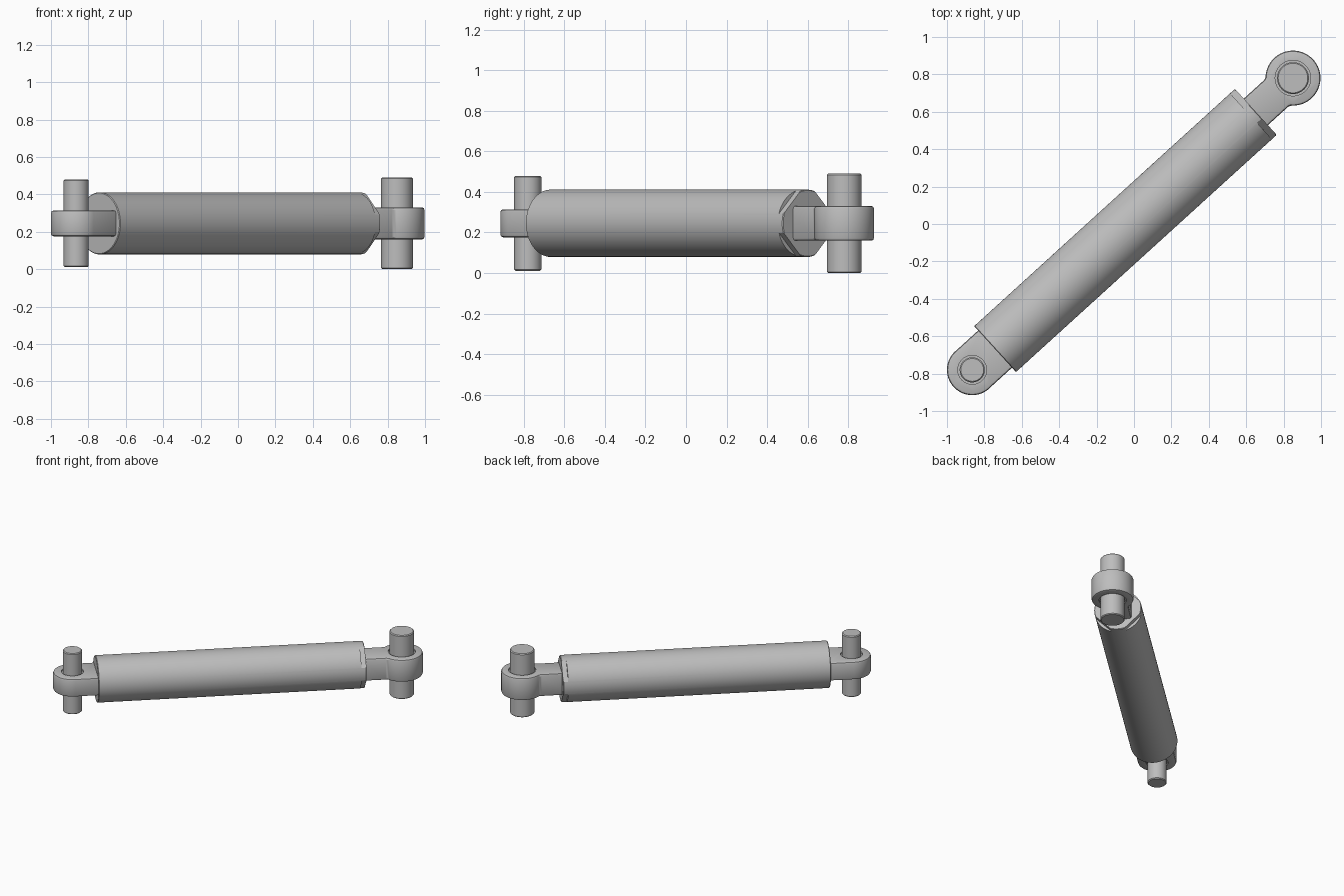
import bpy, bmesh, math
from mathutils import Matrix, Vector

if "Cube" in bpy.data.objects:
    bpy.data.objects.remove(bpy.data.objects["Cube"], do_unlink=True)

steel = bpy.data.materials.new("satin_steel")
steel.use_nodes = True
GREY = (0.51, 0.51, 0.51, 1)
steel.diffuse_color = GREY
steel.node_tree.nodes["Principled BSDF"].inputs["Base Color"].default_value = GREY

# Pin centres; the ram is built along local x from the small pin
MID = 0.245
SMALL, LARGE = Vector((-0.865, -0.78, MID)), Vector((0.85, 0.78, MID))
span = LARGE - SMALL
LENGTH = span.length
PLACE = Matrix.Translation(SMALL) @ Matrix.Rotation(math.atan2(span.y, span.x), 4, 'Z')


def to_object(name, bm):
    bmesh.ops.recalc_face_normals(bm, faces=bm.faces)
    mesh = bpy.data.meshes.new(name)
    bm.to_mesh(mesh)
    bm.free()
    obj = bpy.data.objects.new(name, mesh)
    bpy.context.collection.objects.link(obj)
    mesh.materials.append(steel)
    return obj


def apply(obj, mod):
    bpy.ops.object.select_all(action='DESELECT')
    obj.select_set(True)
    bpy.context.view_layer.objects.active = obj
    bpy.ops.object.modifier_apply(modifier=mod.name)


def bevel(obj, width, segments=2):
    mod = obj.modifiers.new("edge_round", 'BEVEL')
    mod.width, mod.segments = width, segments
    mod.limit_method, mod.angle_limit = 'ANGLE', math.radians(35)
    apply(obj, mod)


def cut(obj, cutter):
    cutter.hide_render = True
    mod = obj.modifiers.new("cut", 'BOOLEAN')
    mod.operation, mod.solver, mod.object = 'DIFFERENCE', 'EXACT', cutter
    apply(obj, mod)
    bpy.data.objects.remove(cutter, do_unlink=True)


def finish(obj):
    obj.data.transform(PLACE)
    bpy.ops.object.select_all(action='DESELECT')
    obj.select_set(True)
    bpy.context.view_layer.objects.active = obj
    bpy.ops.object.shade_smooth_by_angle(angle=math.radians(30))


def add_cylinder(bm, radius, depth, matrix):
    bmesh.ops.create_cone(bm, cap_ends=True, segments=64, radius1=radius,
                          radius2=radius, depth=depth, matrix=matrix)


def pin(name, x, radius, half):
    bm = bmesh.new()
    add_cylinder(bm, radius, 2 * half, Matrix.Translation((x, 0, 0)))
    obj = to_object(name, bm)
    bevel(obj, 0.006, 1)
    finish(obj)


def eye(name, x, toward, radius, neck, reach, half, pin_radius):
    """Round eye with a flat neck running into the barrel."""
    start = math.asin(neck / radius)
    steps = 48
    outline = [(reach, -neck), (reach, neck)]
    for i in range(steps + 1):
        a = start + (2 * math.pi - 2 * start) * i / steps
        outline.append((radius * math.cos(a), radius * math.sin(a)))
    bm = bmesh.new()
    face = bm.faces.new([bm.verts.new((x + toward * px, py, -half)) for px, py in outline])
    side = bmesh.ops.extrude_face_region(bm, geom=[face])
    top = [v for v in side["geom"] if isinstance(v, bmesh.types.BMVert)]
    bmesh.ops.translate(bm, verts=top, vec=(0, 0, 2 * half))
    obj = to_object(name, bm)
    bevel(obj, 0.014)
    # shallow recess around the pin on both faces
    bm = bmesh.new()
    for z in (-half, half):
        add_cylinder(bm, pin_radius + 0.01, 0.024, Matrix.Translation((x, 0, z)))
    cut(obj, to_object("recess_cutter", bm))
    finish(obj)


# Barrel with four spanner flats at its far end
B0, B1, R = 0.165, 2.05, 0.166
bm = bmesh.new()
add_cylinder(bm, R, B1 - B0, Matrix.Translation(((B0 + B1) / 2, 0, 0))
             @ Matrix.Rotation(math.pi / 2, 4, 'Y'))
barrel = to_object("barrel", bm)
bevel(barrel, 0.004, 1)
bm = bmesh.new()
for k in range(4):
    turn = Matrix.Rotation(math.pi / 4 + k * math.pi / 2, 4, 'X')
    bmesh.ops.create_cube(bm, size=1, matrix=turn @ Matrix.Translation((B1, 0, 0.196))
                          @ Matrix.Diagonal((0.07, 0.2, 0.1, 1)))
cut(barrel, to_object("flat_cutter", bm))
finish(barrel)

# Mounting eyes and their pins
eye("small_eye", 0, 1, 0.135, 0.1345, 0.2, 0.069, 0.067)
pin("small_pin", 0, 0.067, 0.234)
eye("large_eye", LENGTH, -1, 0.147, 0.096, 0.32, 0.086, 0.085)
pin("large_pin", LENGTH, 0.085, 0.245)
